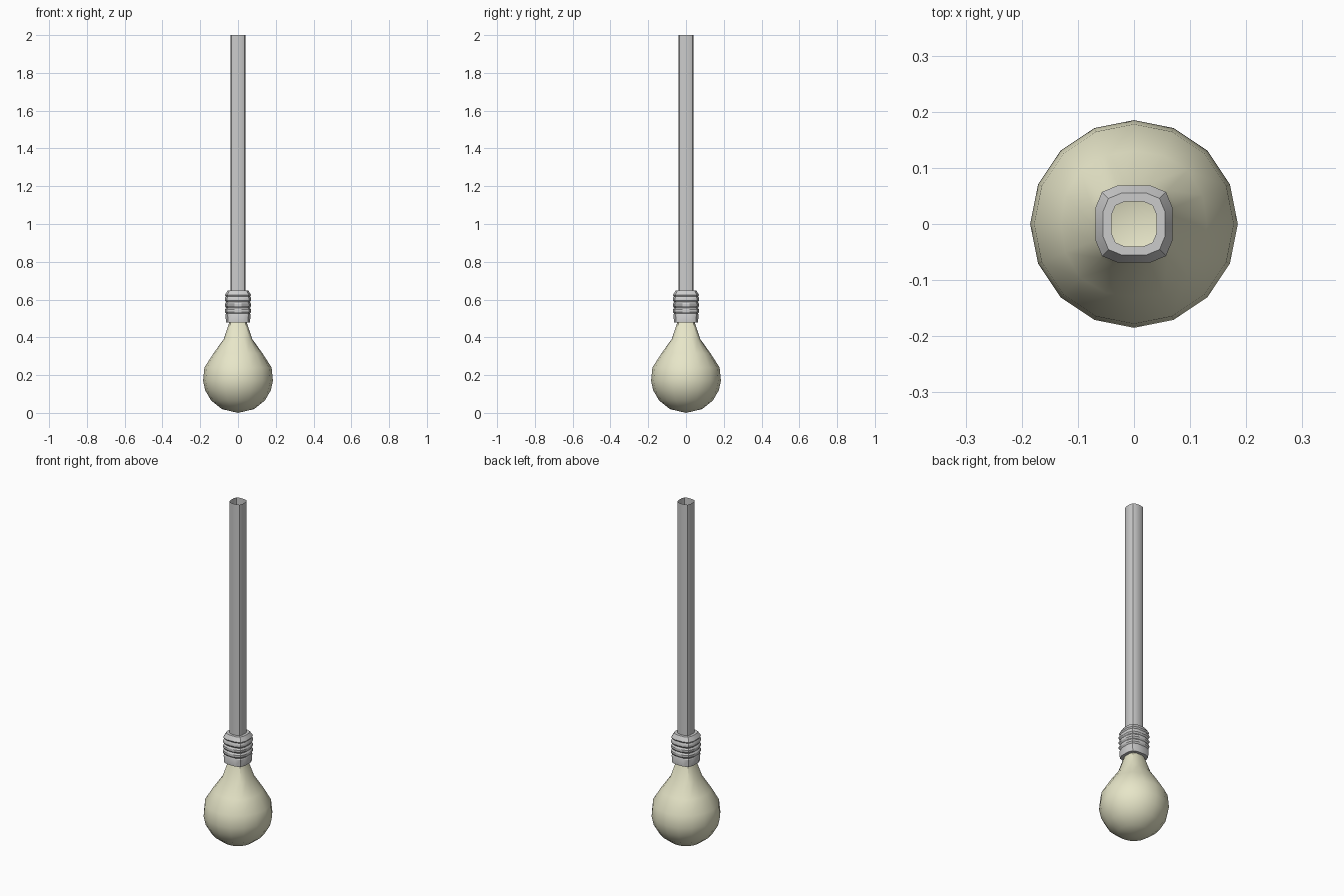
import bpy, bmesh, math

if "Cube" in bpy.data.objects:
    bpy.data.objects.remove(bpy.data.objects["Cube"])

N = 16  # sides of every cross-section


def section(r, sq, z):
    """16-point ring, blended from circle (sq=0) to rounded square (sq=1)."""
    pts = []
    for i in range(N):
        a = 2 * math.pi * i / N
        c, s = math.cos(a), math.sin(a)
        k = 1.0
        if i % 4 == 2:
            k = 1.17           # diagonal corner of the rounded square
        elif i % 2 == 1:
            k = 1.08           # points beside the corner
        f = r * (1 + (k - 1) * sq)
        pts.append((f * c, f * s, z))
    return pts


def loft(name, rings, pole=None, angle=35):
    """Skin a list of (half width, squareness, z) rings into an open shell."""
    bm = bmesh.new()
    loops = [[bm.verts.new(p) for p in section(*ring)] for ring in rings]
    for lo, hi in zip(loops, loops[1:]):
        for i in range(N):
            j = (i + 1) % N
            bm.faces.new((lo[i], lo[j], hi[j], hi[i]))
    if pole is not None:
        v = bm.verts.new((0, 0, pole))
        for i in range(N):
            bm.faces.new((v, loops[0][(i + 1) % N], loops[0][i]))
    me = bpy.data.meshes.new(name)
    bm.to_mesh(me)
    bm.free()
    ob = bpy.data.objects.new(name, me)
    bpy.context.collection.objects.link(ob)
    bpy.context.view_layer.objects.active = ob
    ob.select_set(True)
    bpy.ops.object.shade_smooth_by_angle(angle=math.radians(angle))
    ob.select_set(False)
    return ob


# Glass bulb: round globe turning into a squarish neck, open inside the socket
bulb = loft("bulb", [
    (0.085, 0, 0.020), (0.142, 0, 0.065), (0.174, 0, 0.120),
    (0.185, 0, 0.170), (0.178, 0, 0.240), (0.130, 0.25, 0.315),
    (0.076, 0.8, 0.390), (0.046, 1, 0.480)], pole=0.0)
glass = bpy.data.materials.new("warm_glass")
glass.diffuse_color = (0.80, 0.79, 0.58, 1)
glass.use_nodes = True
glass.node_tree.nodes["Principled BSDF"].inputs["Base Color"].default_value = glass.diffuse_color
bulb.data.materials.append(glass)

# Ribbed socket: flange, plain collar, three ribs, tapered shoulder
profile = [(0.046, 0.478), (0.064, 0.478), (0.066, 0.520)]
for k in range(3):
    z = 0.526 + 0.030 * k
    profile += [(0.063, z), (0.069, z + 0.009), (0.069, z + 0.021)]
profile += [(0.064, 0.616), (0.069, 0.624), (0.055, 0.648), (0.040, 0.648)]
loft("socket", [(r, 1, z) for r, z in profile], angle=30)

# Hanging tube, open at the top
loft("tube", [(0.040, 1, 0.648), (0.040, 1, 2.0)], angle=30)
